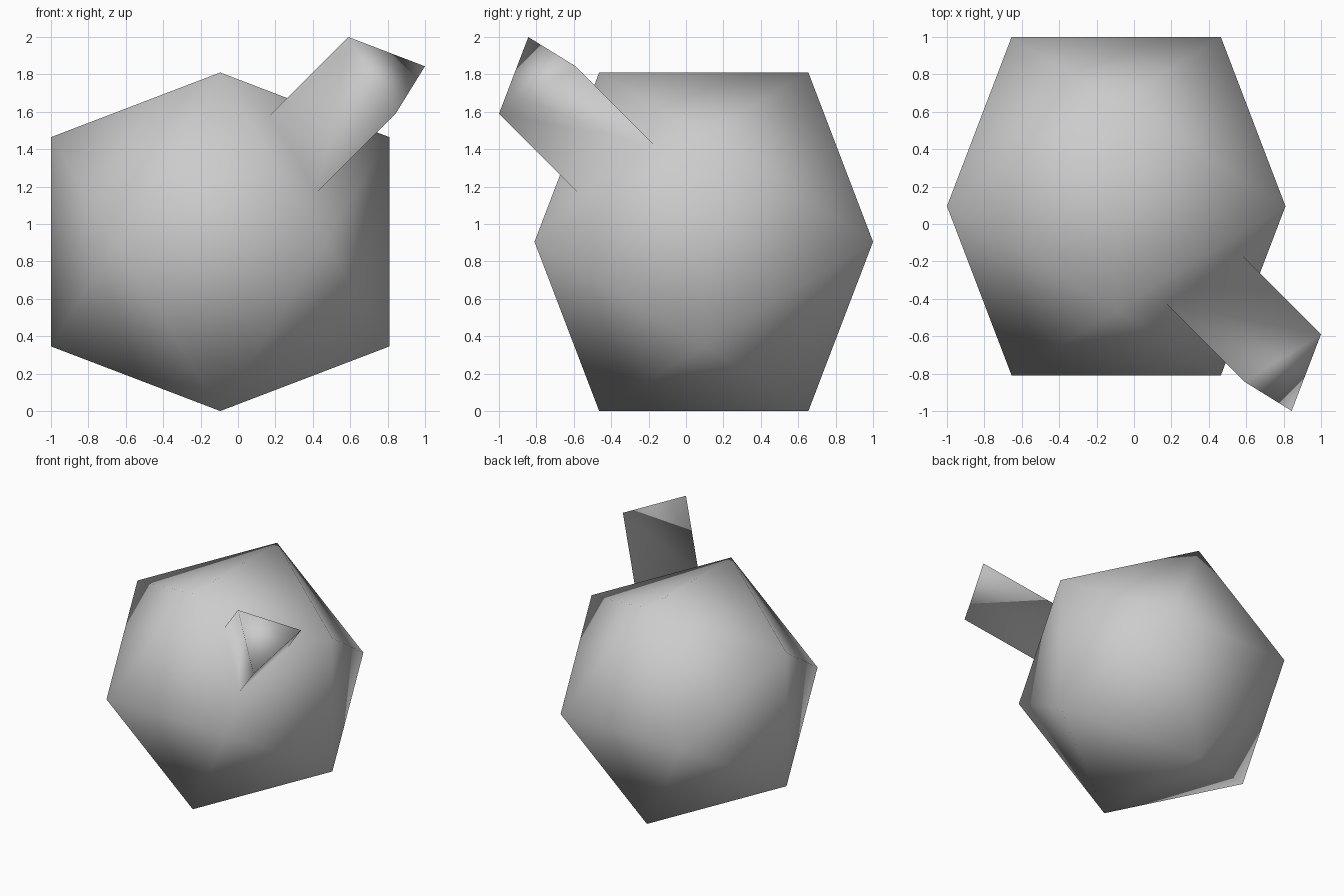
import bpy, bmesh, math
from mathutils import Vector

if "Cube" in bpy.data.objects:
    bpy.data.objects.remove(bpy.data.objects["Cube"])

PHI = (1 + math.sqrt(5)) / 2
S = 0.5593                       # half edge length
R = S * PHI
CENTRE = Vector((-1 + R, 1 - R, R))
INSET = 0.452                    # size of the post relative to its face
RISE = 0.418                     # post travel along each axis

# Twenty-sided body: hull of three golden rectangles
bm = bmesh.new()
for a in (-1, 1):
    for b in (-1, 1):
        for p in ((a * R, 0, b * S), (0, a * S, b * R), (a * S, b * R, 0)):
            bm.verts.new(CENTRE + Vector(p))
bmesh.ops.convex_hull(bm, input=bm.verts[:])
bmesh.ops.recalc_face_normals(bm, faces=bm.faces[:])
bm.normal_update()

# Three-sided post: inset the upper front right face and pull it outwards
direction = Vector((1, -1, 1))
face = max(bm.faces, key=lambda f: f.normal.dot(direction))
inradius = 2 * S / (2 * math.sqrt(3))
bmesh.ops.inset_individual(bm, faces=[face], thickness=inradius * (1 - INSET),
                           use_even_offset=True)
cap = bmesh.ops.extrude_discrete_faces(bm, faces=[face])["faces"][0]
bmesh.ops.translate(bm, verts=cap.verts[:], vec=direction * RISE)

# Smooth shading over the whole body
for f in bm.faces:
    f.smooth = True
mesh = bpy.data.meshes.new("body_with_post")
bm.to_mesh(mesh)
bm.free()
body = bpy.data.objects.new("body_with_post", mesh)
bpy.context.collection.objects.link(body)
